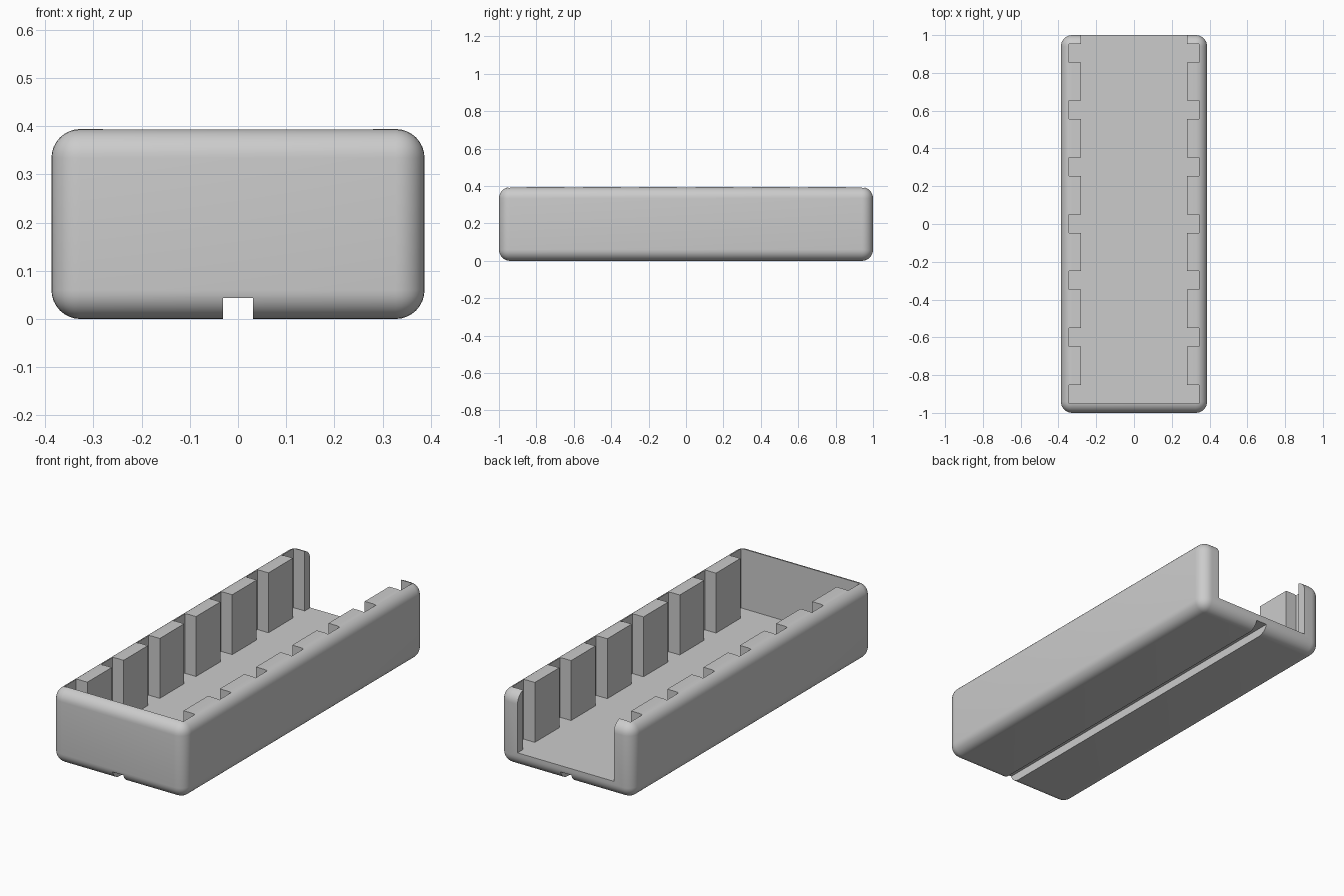
import bpy, bmesh
from mathutils import Matrix

HALF_X, HALF_Y, HEIGHT, RADIUS = 0.387, 1.0, 0.394, 0.06
FLOOR, CHANNEL_X, SLOT_X = 0.079, 0.28, 0.345
SLOTS, PITCH, SLOT_WIDTH, FRONT = 7, 0.301, 0.098, -0.95

if "Cube" in bpy.data.objects:
    bpy.data.objects.remove(bpy.data.objects["Cube"], do_unlink=True)

grey = bpy.data.materials.new("plain grey")
grey.use_nodes = True
colour = (0.6, 0.6, 0.6, 1)
grey.diffuse_color = colour
grey.node_tree.nodes["Principled BSDF"].inputs["Base Color"].default_value = colour


def make_object(name, bm):
    bmesh.ops.recalc_face_normals(bm, faces=bm.faces)
    mesh = bpy.data.meshes.new(name)
    bm.to_mesh(mesh)
    bm.free()
    mesh.materials.append(grey)
    obj = bpy.data.objects.new(name, mesh)
    bpy.context.collection.objects.link(obj)
    return obj


def box(size, centre):
    bm = bmesh.new()
    bmesh.ops.create_cube(bm, size=1, matrix=Matrix.Translation(centre) @ Matrix.Diagonal((*size, 1)))
    return bm


# Rounded outer body
bm = box((2 * HALF_X, 2 * HALF_Y, HEIGHT), (0, 0, HEIGHT / 2))
bmesh.ops.bevel(bm, geom=bm.edges[:], offset=RADIUS, segments=8, profile=0.5, affect='EDGES')
tray = make_object("slotted_tray", bm)

# Channel with paired side slots, open at the back
side = [(CHANNEL_X, HALF_Y + 0.1)]
for i in reversed(range(SLOTS)):
    y = FRONT + i * PITCH
    side += [(CHANNEL_X, y + SLOT_WIDTH), (SLOT_X, y + SLOT_WIDTH), (SLOT_X, y)]
    if i:
        side.append((CHANNEL_X, y))
outline = side + [(-x, y) for x, y in reversed(side)]
bm = bmesh.new()
face = bm.faces.new([bm.verts.new((x, y, FLOOR)) for x, y in outline])
top = bmesh.ops.extrude_face_region(bm, geom=[face])["geom"]
bmesh.ops.translate(bm, verts=[v for v in top if isinstance(v, bmesh.types.BMVert)], vec=(0, 0, 0.5))
channel = make_object("channel_cutter", bm)

# Groove along the underside
groove = make_object("groove_cutter", box((0.063, 2.4, 0.088), (0, 0, 0)))

# Cut the body, then shade it
bpy.context.view_layer.objects.active = tray
for cutter in (channel, groove):
    cutter.hide_render = True
    cut = tray.modifiers.new(cutter.name, 'BOOLEAN')
    cut.operation, cut.solver, cut.object = 'DIFFERENCE', 'EXACT', cutter
    bpy.ops.object.modifier_apply(modifier=cut.name)
    bpy.data.objects.remove(cutter, do_unlink=True)
bpy.ops.object.select_all(action='DESELECT')
tray.select_set(True)
bpy.ops.object.shade_smooth_by_angle(angle=0.5)
